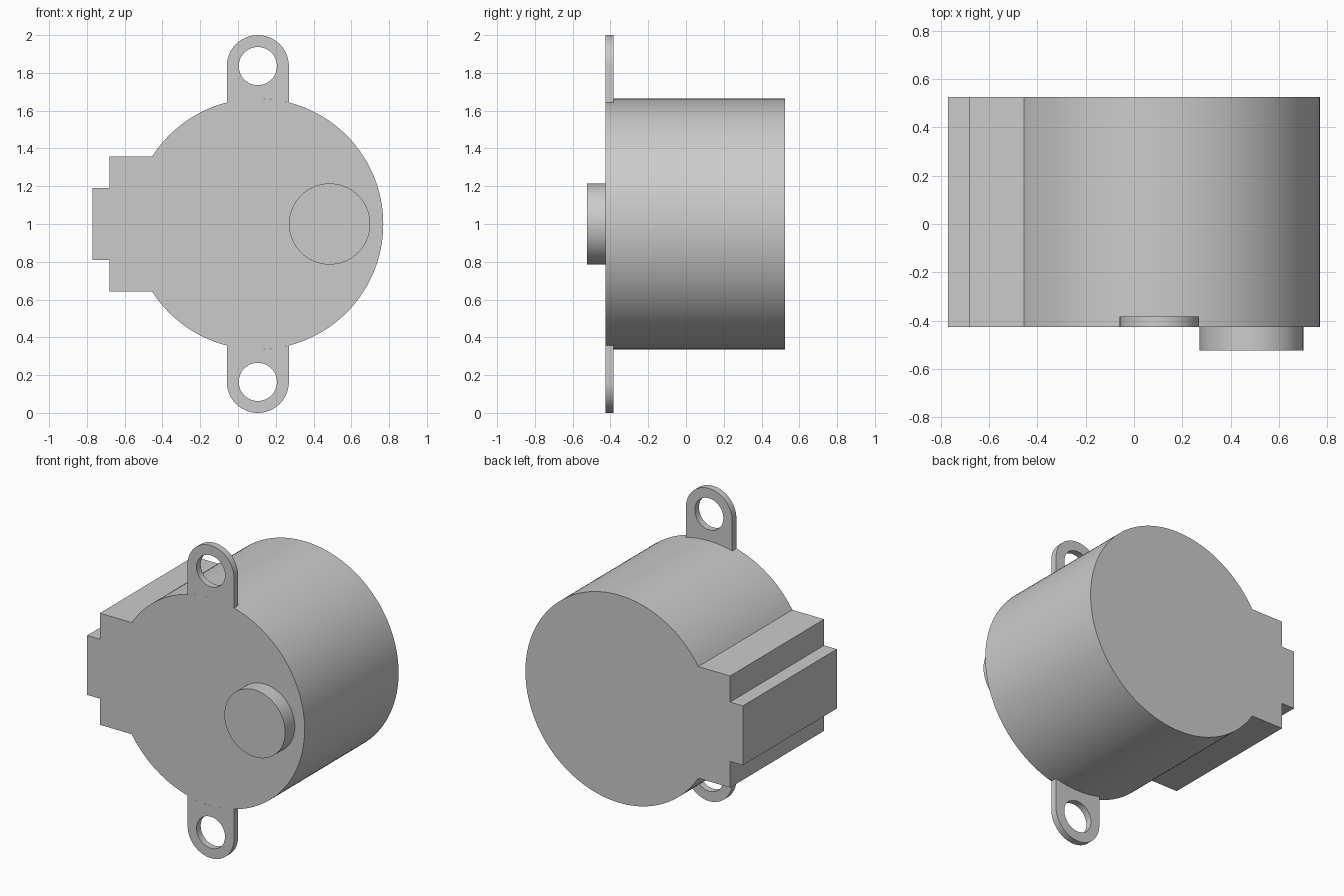
import bpy, bmesh
from math import cos, sin, asin, pi, radians

if "Cube" in bpy.data.objects:
    bpy.data.objects.remove(bpy.data.objects["Cube"])

CX, CZ, R = 0.105, 1.0, 0.664      # body axis and radius
FRONT, BACK = -0.425, 0.525


def arc(cx, cz, r, a0, a1, n):
    return [(cx + r * cos(a0 + (a1 - a0) * i / n),
             cz + r * sin(a0 + (a1 - a0) * i / n)) for i in range(n + 1)]


def prism(name, loops, y0, y1):
    """Fill closed x-z loops (outline first, then holes) and extrude along y."""
    bm = bmesh.new()
    edges = []
    for loop in loops:
        vs = [bm.verts.new((x, y0, z)) for x, z in loop]
        if len(loops) == 1:
            bm.faces.new(vs)
        else:
            edges += [bm.edges.new((vs[i - 1], vs[i])) for i in range(len(vs))]
    if edges:
        bmesh.ops.triangle_fill(bm, edges=edges, use_beauty=True)
    ext = bmesh.ops.extrude_face_region(bm, geom=bm.faces[:])
    moved = [g for g in ext["geom"] if isinstance(g, bmesh.types.BMVert)]
    bmesh.ops.translate(bm, verts=moved, vec=(0, y1 - y0, 0))
    bmesh.ops.recalc_face_normals(bm, faces=bm.faces[:])
    me = bpy.data.meshes.new(name)
    bm.to_mesh(me)
    bm.free()
    ob = bpy.data.objects.new(name, me)
    bpy.context.collection.objects.link(ob)
    bpy.ops.object.select_all(action='DESELECT')
    ob.select_set(True)
    bpy.context.view_layer.objects.active = ob
    bpy.ops.object.shade_smooth_by_angle(angle=radians(30))
    return ob


# Round can with the stepped connector block on its left side
h1, h2 = 0.357, 0.19
a = pi - asin(h1 / R)
body = arc(CX, CZ, R, -a, a, 128)
body += [(-0.68, CZ + h1), (-0.68, CZ + h2), (-0.77, CZ + h2),
         (-0.77, CZ - h2), (-0.68, CZ - h2), (-0.68, CZ - h1)]
prism("motor_body", [body], FRONT, BACK)

# Thin mounting ears, whose inner edge follows the can
w, hole_z = 0.164, 1.836
da = asin(w / R)
ear = arc(CX, hole_z, w, 0, pi, 40) + arc(CX, CZ, R, pi / 2 + da, pi / 2 - da, 20)
hole = arc(CX, hole_z, 0.101, 0, 2 * pi, 48)[:-1]
for name, s in (("upper_ear", 1), ("lower_ear", -1)):
    loops = [[(x, CZ + s * (z - CZ)) for x, z in lp] for lp in (ear, hole)]
    prism(name, loops, FRONT, -0.383)

# Off-centre shaft boss
prism("shaft_boss", [arc(0.485, CZ, 0.215, 0, 2 * pi, 64)[:-1]], -0.523, FRONT)
